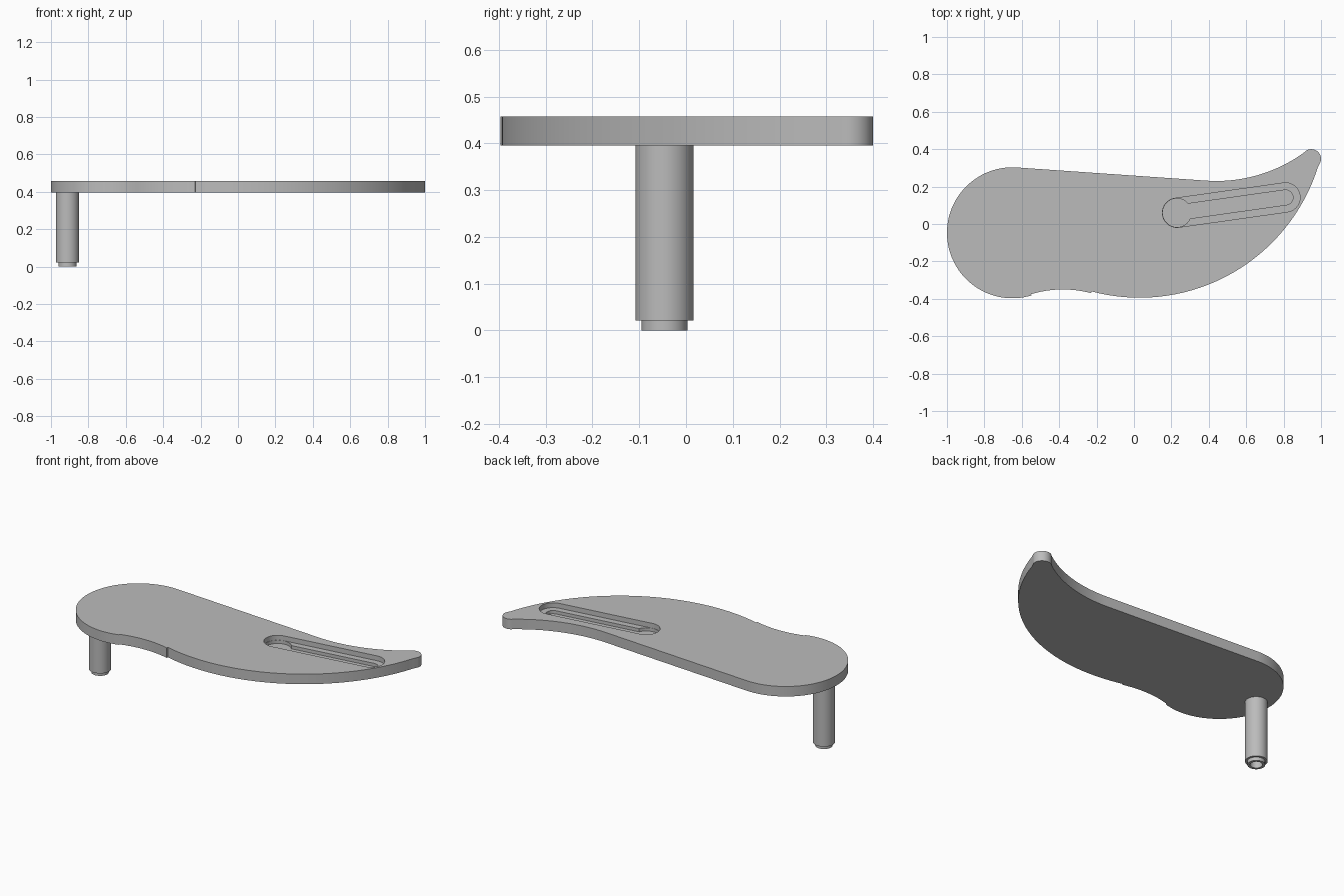
import bpy, bmesh
from math import radians, cos, sin, atan2, degrees, pi

if "Cube" in bpy.data.objects:
    bpy.data.objects.remove(bpy.data.objects["Cube"], do_unlink=True)

grey = bpy.data.materials.new("satin grey")
grey.use_nodes = True
COLOUR = (0.5, 0.5, 0.5, 1)
grey.diffuse_color = COLOUR
grey.node_tree.nodes["Principled BSDF"].inputs["Base Color"].default_value = COLOUR

PLATE_BOTTOM, PLATE_TOP = 0.395, 0.457


def arc(cx, cy, r, start, end, steps=24):
    """Points on an arc, angles in degrees."""
    angles = [radians(start + (end - start) * i / steps) for i in range(steps + 1)]
    return [(cx + r * cos(a), cy + r * sin(a)) for a in angles]


def finish(name, bm):
    bmesh.ops.recalc_face_normals(bm, faces=bm.faces)
    mesh = bpy.data.meshes.new(name)
    bm.to_mesh(mesh)
    bm.free()
    mesh.materials.append(grey)
    obj = bpy.data.objects.new(name, mesh)
    bpy.context.collection.objects.link(obj)
    return obj


def prism(name, outline, z0, z1):
    """Extrude a closed outline from z0 to z1."""
    bm = bmesh.new()
    face = bm.faces.new([bm.verts.new((x, y, z0)) for x, y in outline])
    extruded = bmesh.ops.extrude_face_region(bm, geom=[face])["geom"]
    top = [v for v in extruded if isinstance(v, bmesh.types.BMVert)]
    bmesh.ops.translate(bm, verts=top, vec=(0, 0, z1 - z0))
    return finish(name, bm)


def lathe(name, profile, centre, segments=48):
    """Revolve (radius, z) points that begin and end on the axis."""
    bm = bmesh.new()
    verts = [bm.verts.new((r, 0, z)) for r, z in profile]
    edges = [bm.edges.new(pair) for pair in zip(verts, verts[1:])]
    bmesh.ops.spin(bm, geom=verts + edges, cent=(0, 0, 0), axis=(0, 0, 1),
                   angle=2 * pi, steps=segments)
    bmesh.ops.remove_doubles(bm, verts=bm.verts, dist=0.0001)
    bmesh.ops.translate(bm, verts=bm.verts, vec=(*centre, 0))
    return finish(name, bm)


def smooth(obj):
    bpy.ops.object.select_all(action="DESELECT")
    obj.select_set(True)
    bpy.context.view_layer.objects.active = obj
    bpy.ops.object.shade_smooth_by_angle(angle=radians(30))


def cut(obj, cutter):
    mod = obj.modifiers.new("cut", "BOOLEAN")
    mod.operation, mod.solver, mod.object = "DIFFERENCE", "EXACT", cutter
    bpy.context.view_layer.objects.active = obj
    bpy.ops.object.modifier_apply(modifier=mod.name)
    bpy.data.objects.remove(cutter, do_unlink=True)


# Curved plate: tangent arcs running clockwise from the upper hollow
outline = (arc(0.44, 1.03, 0.80, -94, -53.3)
           + arc(0.948, 0.348, 0.052, 126.7, -15.7, 16)
           + arc(0.03, 0.606, 1.0, -15.7, -104.9, 48)[1:]
           + arc(-0.38, -0.935, 0.585, 75.1, 106.9, 16)
           + arc(-0.65, -0.047, 0.35, -73.1, -274, 56))
plate = prism("plate", outline, PLATE_BOTTOM, PLATE_TOP)

# Stepped keyhole recess in the top of the plate
HEAD, END = (0.23, 0.06), (0.81, 0.142)
tilt = degrees(atan2(END[1] - HEAD[1], END[0] - HEAD[0]))


def slot(r):
    return arc(*HEAD, r, tilt + 90, tilt + 270) + arc(*END, r, tilt - 90, tilt + 90)


for name, shape, depth in (("pocket", slot(0.078), 0.03),
                           ("narrow_slot", slot(0.04), 0.05),
                           ("round_head", arc(*HEAD, 0.0765, 0, 352.5, 47), 0.05)):
    cut(plate, prism(name, shape, PLATE_TOP - depth, PLATE_TOP + 0.1))
smooth(plate)

# Post with a stepped, hollow foot
post = lathe("post", [(0, 0.1), (0.034, 0.1), (0.034, 0), (0.049, 0), (0.049, 0.021),
                      (0.062, 0.021), (0.062, PLATE_BOTTOM), (0, PLATE_BOTTOM)],
             (-0.912, -0.046))
smooth(post)
